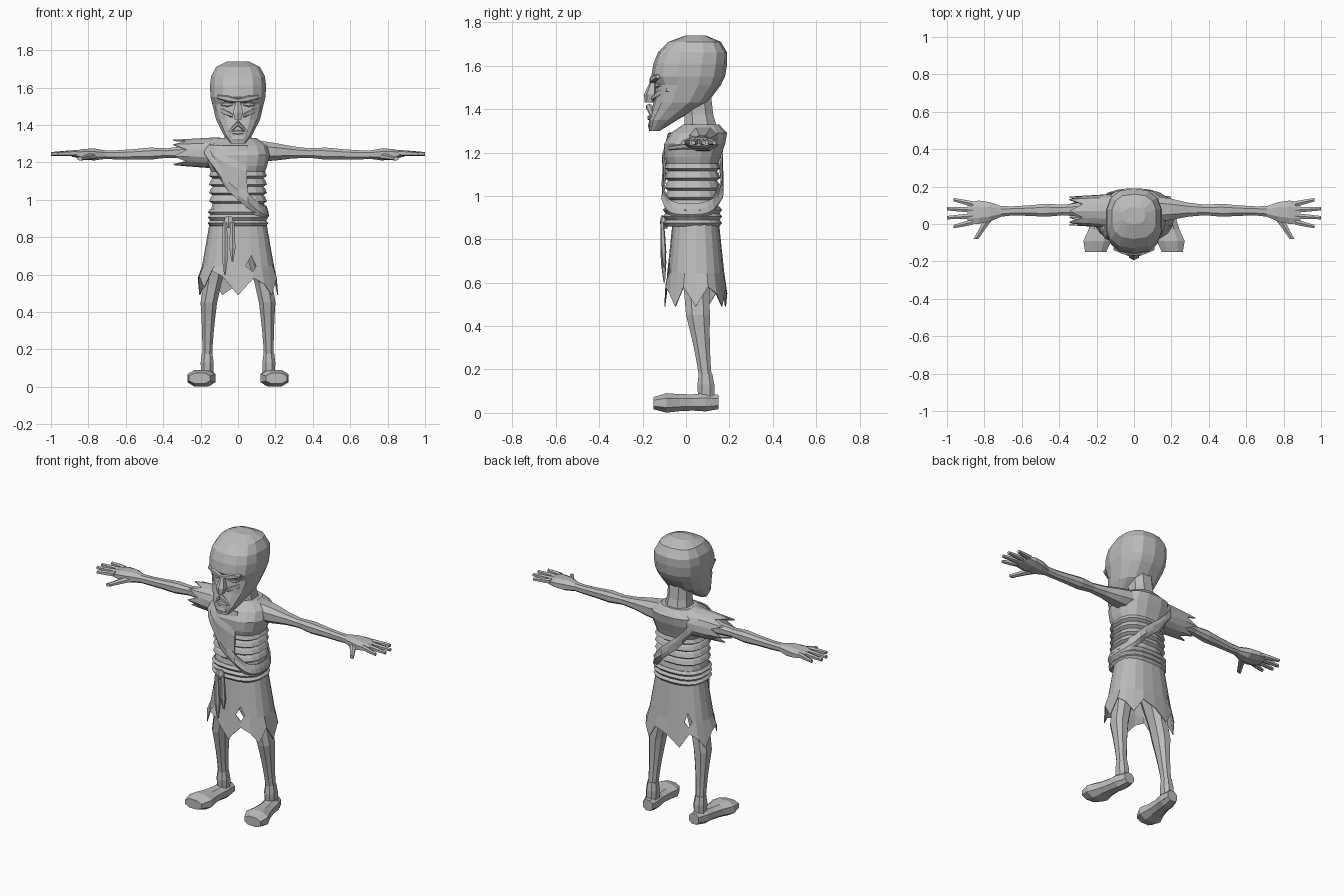
import bpy, bmesh
from math import cos, sin, pi, copysign
from mathutils import Vector

cube = bpy.data.objects.get("Cube")
if cube:
    bpy.data.objects.remove(cube)

GREY = (.5, .5, .5, 1)
material = bpy.data.materials.new("plain grey")
material.use_nodes = True
material.diffuse_color = GREY
material.node_tree.nodes["Principled BSDF"].inputs["Base Color"].default_value = GREY


def finish(name, bm, thickness=0):
    bmesh.ops.recalc_face_normals(bm, faces=bm.faces)
    mesh = bpy.data.meshes.new(name)
    bm.to_mesh(mesh)
    bm.free()
    mesh.materials.append(material)
    obj = bpy.data.objects.new(name, mesh)
    bpy.context.collection.objects.link(obj)
    if thickness:
        modifier = obj.modifiers.new("cloth thickness", 'SOLIDIFY')
        modifier.thickness = thickness
        modifier.offset = 0


def rounded(angle, width, depth, power):
    """Point on a rounded rectangle."""
    c, s = cos(angle), sin(angle)
    return (copysign(abs(c) ** (2 / power), c) * width,
            copysign(abs(s) ** (2 / power), s) * depth)


def ring_points(ring, axis, count, power):
    centre, width, height = ring
    points = []
    for i in range(count):
        u, v = rounded(2 * pi * (i + .5) / count, width, height, power)
        offset = {'X': (0, u, v), 'Y': (u, 0, v), 'Z': (u, v, 0)}[axis]
        points.append(Vector(centre) + Vector(offset))
    return points


def grid(bm, rows, closed=True):
    verts = [[bm.verts.new(point) for point in row] for row in rows]
    count = len(rows[0])
    for low, high in zip(verts, verts[1:]):
        for i in range(count if closed else count - 1):
            j = (i + 1) % count
            bm.faces.new((low[i], low[j], high[j], high[i]))
    return verts


def tube(name, rings, axis='Z', count=8, power=2.4, side=1):
    """Solid loft through cross-sections set along one axis."""
    bm = bmesh.new()
    verts = grid(bm, [ring_points(ring, axis, count, power) for ring in rings])
    bm.faces.new(verts[0])
    bm.faces.new(verts[-1])
    for vert in bm.verts:
        vert.co.x *= side
    finish(name, bm)


def taper(name, start, end, widths, axis='Z', squash=(1, 1), count=6, side=1):
    """Straight limb with evenly spaced widths, flattened by squash."""
    rings = []
    for i, width in enumerate(widths):
        f = i / (len(widths) - 1)
        flat = squash[0] + (squash[1] - squash[0]) * f
        rings.append((Vector(start).lerp(Vector(end), f), width, width * flat))
    tube(name, rings, axis, count, side=side)


def sheet(name, rows, closed=True):
    bm = bmesh.new()
    grid(bm, rows, closed)
    finish(name, bm, .007)


def slab(z, half, front, back):
    """Head section from its front and back limits."""
    return (0, (front + back) / 2, z), half, (back - front) / 2


def trunk(z, half, y=.03):
    return (0, y, z), half, half * .83


# Torso with ridged ribs, shoulders and neck
torso = [trunk(.87, .14), trunk(.95, .145)]
for rib in range(4):
    base = .98 + rib * .045
    torso += [trunk(base, .138), trunk(base + .012, .157), trunk(base + .035, .147)]
torso += [trunk(1.18, .158), trunk(1.24, .172, .04),
          trunk(1.29, .158, .06), trunk(1.33, .1, .07)]
tube("torso", torso, count=16, power=2.6)
taper("neck", (0, .07, 1.29), (0, .05, 1.46), (.085, .07, .07), count=8)

# Head with broad skull and narrow jaw
tube("head", [slab(1.3, .04, -.17, -.12), slab(1.35, .08, -.17, -.04),
              slab(1.43, .12, -.15, .1), slab(1.51, .14, -.14, .16),
              slab(1.55, .15, -.16, .18), slab(1.61, .153, -.15, .19),
              slab(1.66, .147, -.13, .19), slab(1.71, .12, -.08, .16),
              slab(1.74, .06, 0, .09)], count=14, power=2.6)

# Facial features
taper("nose", (0, -.15, 1.54), (0, -.17, 1.43), (.01, .02, .03, .02))
taper("chin", (0, -.16, 1.3), (0, -.16, 1.35), (.02, .04, .02), squash=(.4, .4))
taper("lower_lip", (-.04, -.16, 1.36), (.04, -.16, 1.36), (.01, .02, .01), 'X', (.7, .7))

# Paired parts, built once and mirrored
for word, side in (("left", 1), ("right", -1)):
    taper(word + "_brow", (0, -.16, 1.53), (.11, -.13, 1.55), (.01, .02, .01), 'X', side=side)
    taper(word + "_eye", (.03, -.14, 1.51), (.09, -.12, 1.51), (.005, .015, .005), 'X', side=side)
    taper(word + "_cheekbone", (.03, -.15, 1.45), (.12, -.08, 1.49), (.01, .02, .01),
          'X', side=side)
    taper(word + "_upper_lip", (0, -.17, 1.41), (.05, -.15, 1.36), (.015, .01), 'X', side=side)
    taper(word + "_arm", (.11, .08, 1.26), (.65, .07, 1.24),
          (.075, .06, .04, .03, .037, .03, .026), 'X', (.8, 1), 8, side)
    taper(word + "_hand", (.65, .07, 1.24), (.89, .06, 1.245),
          (.026, .03, .055, .067, .06), 'X', (1, .25), 8, side)
    for i, finger in enumerate(("little", "ring", "middle", "index")):
        reach = 1 - .035 * (i in (0, 3))
        taper(f"{word}_{finger}_finger", (.86, .107 - i * .032, 1.25),
              (reach, .13 - i * .048, 1.245), (.016, .014, .01), 'X', side=side)
    taper(word + "_thumb", (.77, .04, 1.235), (.845, -.08, 1.22),
          (.03, .022, .018, .015), 'Y', (.7, .7), side=side)
    taper(word + "_thigh", (.1, .04, .74), (.156, .055, .45), (.07, .06, .05, .047),
          squash=(1.2, 1.25), count=8, side=side)
    taper(word + "_shin", (.156, .055, .45), (.165, .09, .16), (.047, .04, .034, .03, .028),
          squash=(1.25, 1.1), count=8, side=side)
    taper(word + "_ankle", (.165, .09, .18), (.165, .095, .03), (.03, .037, .035, .045),
          squash=(1.1, 1.2), count=8, side=side)
    taper(word + "_foot", (.16, .15, .05), (.205, -.15, .045),
          (.035, .05, .05, .06, .08, .06), 'Y', (1, .5), 8, side)


def body_point(angle, z, gap):
    """Point just outside the torso at an angle and height."""
    for low, high in zip(torso, torso[1:]):
        if z <= high[0][2]:
            break
    f = min((z - low[0][2]) / (high[0][2] - low[0][2]), 1)
    y = low[0][1] + (high[0][1] - low[0][1]) * f
    width = low[1] + (high[1] - low[1]) * f
    px, py = rounded(angle, width + gap, width * .83 + gap, 2.6)
    return px, y + py, z


def sash_height(angle):
    across = .5 - .5 * cos(angle)
    return .93 + .36 * across ** (1.7 if sin(angle) < 0 else 1.2)


# Diagonal sash and the drape hanging above it
turn = [2 * pi * i / 28 for i in range(28)]
sheet("sash", [[body_point(a, sash_height(a) + rise, gap) for a in turn]
               for rise, gap in ((-.04, .006), (-.015, .02), (.01, .014), (.035, .008))])
front_turn = [pi * (1.08 + i * .07) for i in range(8)]
sheet("chest_drape", [[body_point(a, sash_height(a) * (1 - f) + 1.29 * f, .008)
                       for a in front_turn] for f in (0, .5, 1)], closed=False)

# Ragged cloth over the right shoulder
sleeve = []
for i in range(4):
    radius = .09 - i * .005
    row = ring_points(((-.1 - i * .07, .07, 1.25), radius, radius * .9), 'X', 14, 2.2)
    for j, point in enumerate(row):
        point.x += .012 * i * (-1) ** j
    sleeve.append(row)
sheet("shoulder_cloth", sleeve)

# Rope belt with knot and two hanging tails
tube("belt", [trunk(.86 + i * .015, .15 + i % 2 * .014) for i in range(7)],
     count=18, power=2.6)
taper("belt_knot", (-.05, -.1, .85), (-.05, -.1, .91), (.02, .03, .02), squash=(.7, .7))
for name, x, tip in (("long_tail", -.07, .6), ("short_tail", -.03, .67)):
    taper(name, (x, -.11, .88), (x, -.1, tip), (.012, .016, .018, .005), squash=(.7, .7))

# Torn skirt with a zigzag hem
columns = 20


def skirt_row(half, heights):
    row = []
    for i, z in enumerate(heights):
        x, y = rounded(2 * pi * i / columns, half, half * .6 + .015, 2.5)
        row.append((x, y + .045, z))
    return row


hem = [.49 + (0, .09, .06)[i % 3] + .04 * (10 < i < 15) for i in range(columns)]
bm = bmesh.new()
skirt = grid(bm, [skirt_row(.148, [.885] * columns), skirt_row(.168, [.77] * columns),
                  skirt_row(.19, [.645] * columns), skirt_row(.213, hem)])
# Diamond tears at the front left and the back right
for column in (16, 7):
    cut = bmesh.ops.bevel(bm, geom=[skirt[2][column]], offset=45, offset_type='PERCENT',
                          segments=1, affect='VERTICES')
    bmesh.ops.delete(bm, geom=cut["faces"], context='FACES_ONLY')
finish("skirt", bm, .005)
